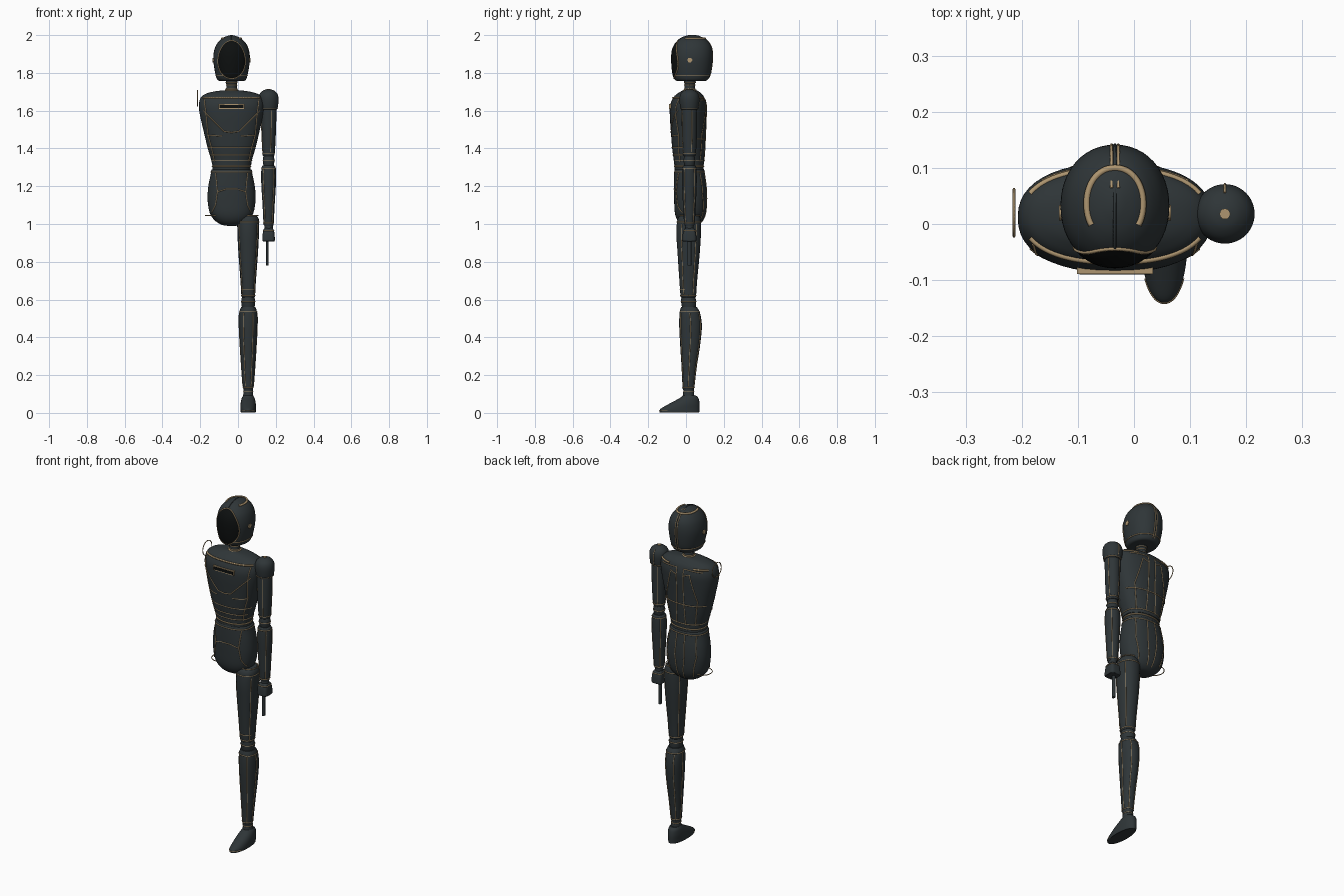
import bpy, math
from math import pi, cos, sin, radians
from mathutils import Vector

if "Cube" in bpy.data.objects:
    bpy.data.objects.remove(bpy.data.objects["Cube"])

CX = -0.034          # body midline
ARM, LEG, CY = 0.162, 0.054, 0.018


def material(name, rgb):
    m = bpy.data.materials.new(name)
    m.diffuse_color = (*rgb, 1)
    m.use_nodes = True
    m.node_tree.nodes["Principled BSDF"].inputs["Base Color"].default_value = m.diffuse_color
    return m


DARK = material("dark_shell", (0.028, 0.036, 0.039))
TAN = material("tan_trim", (0.42, 0.30, 0.16))
BLACK = material("black_glass", (0.004, 0.005, 0.005))


def catmull(a, b, c, d, t):
    return [0.5 * (2*q + (r-p)*t + (2*p-5*q+4*r-s)*t*t + (3*q-p-3*r+s)*t**3)
            for p, q, r, s in zip(a, b, c, d)]


class Shell:
    """Smooth loft through rings (z, cx, cy, rx, ry) with superellipse sections."""

    def __init__(self, name, rings, p=2.0, mat=DARK, steps=5, seg=48):
        self.p, self.rows, n = p, [], len(rings)
        for i in range(n - 1):
            q = [rings[min(max(j, 0), n-1)] for j in (i-1, i, i+1, i+2)]
            self.rows += [catmull(*q, k/steps) for k in range(steps)]
        self.rows.append(list(rings[-1]))
        verts = [self.ring_pt(r, 2*pi*k/seg) for r in self.rows for k in range(seg)]
        m = len(self.rows)
        faces = [(i*seg+k, i*seg+(k+1) % seg, (i+1)*seg+(k+1) % seg, (i+1)*seg+k)
                 for i in range(m-1) for k in range(seg)]
        faces += [tuple(range(seg))[::-1], tuple(range((m-1)*seg, m*seg))]
        self.obj = mesh_object(name, verts, faces, mat)

    def ring_pt(self, r, a):
        f = lambda v: math.copysign(abs(v)**(2/self.p), v)
        return Vector((r[1]+r[3]*f(cos(a)), r[2]+r[4]*f(sin(a)), r[0]))

    def row(self, z):
        for a, b in zip(self.rows, self.rows[1:]):
            if a[0] <= z <= b[0]:
                t = (z-a[0]) / max(b[0]-a[0], 1e-9)
                return [u+(v-u)*t for u, v in zip(a, b)]
        return self.rows[0] if z < self.rows[0][0] else self.rows[-1]

    def at(self, deg, z):            # point by angle, 270 = front
        return self.ring_pt(self.row(z), radians(deg))

    def face(self, x, z, side=-1):   # point by x on the front or back
        r = self.row(z)
        u = min(abs(x-r[1])/r[3], 1)
        return Vector((x, r[2]+side*r[4]*(1-u**self.p)**(1/self.p), z))

    def hoop(self, z, a0=0, a1=360):
        return [self.at(a0+(a1-a0)*k/40, z) for k in range(41)]

    def line(self, deg, z0, z1):
        return [self.at(deg, z0+(z1-z0)*k/16) for k in range(17)]

    def draw(self, pts, side=-1):    # polyline of (x offset, z) laid on front/back
        out = []
        for (x0, z0), (x1, z1) in zip(pts, pts[1:]):
            out += [self.face(CX+x0+(x1-x0)*k/10, z0+(z1-z0)*k/10, side) for k in range(11)]
        return out


def mesh_object(name, verts, faces, mat):
    me = bpy.data.meshes.new(name)
    me.from_pydata(verts, [], faces)
    me.materials.append(mat)
    me.shade_smooth()
    me.set_sharp_from_angle(angle=radians(35))
    ob = bpy.data.objects.new(name, me)
    bpy.context.collection.objects.link(ob)
    return ob


def seams(name, lines, r=0.0028, mat=TAN):
    cu = bpy.data.curves.new(name, 'CURVE')
    cu.dimensions, cu.bevel_depth, cu.bevel_resolution = '3D', r, 1
    cu.use_fill_caps = True
    for pts in lines:
        sp = cu.splines.new('POLY')
        sp.points.add(len(pts)-1)
        for s, p in zip(sp.points, pts):
            s.co = (*p, 1)
    cu.materials.append(mat)
    bpy.context.collection.objects.link(bpy.data.objects.new(name, cu))


def box(name, loc, dims, mat):
    x, y, z = (d/2 for d in dims)
    v = [Vector(loc)+Vector((a*x, b*y, c*z)) for a in (-1, 1) for b in (-1, 1) for c in (-1, 1)]
    f = [(0, 1, 3, 2), (4, 6, 7, 5), (0, 4, 5, 1), (2, 3, 7, 6), (0, 2, 6, 4), (1, 5, 7, 3)]
    return mesh_object(name, v, f, mat)


def limb(name, x, rows, p=2.0, mat=DARK):   # rows: z, cy, rx, ry
    return Shell(name, [(z, x, cy, rx, ry) for z, cy, rx, ry in rows], p, mat)


def body(name, rows, p):
    return limb(name, CX, rows, p)


# Head with visor, rim, crest, band and ear studs
head = body("head", [(1.757, .03, .05, .06), (1.762, .028, .074, .085), (1.80, .03, .087, .101),
                     (1.875, .032, .097, .109), (1.93, .033, .089, .104), (1.965, .035, .069, .084),
                     (1.986, .036, .044, .057), (1.997, .036, .018, .025), (2.0, .036, .002, .002)], 2.1)


def oval(s, lift=0.0):
    pts = []
    for k in range(48):
        a = 2*pi*k/48
        q = head.face(CX+.072*s*cos(a)*(1-.08*sin(a)), 1.87+.1*s*sin(a))
        pts.append(q+Vector((0, -lift, 0)))
    return pts


vis = [q for s in (.02, .2, .4, .6, .8, .9, 1) for q in oval(s, .002)]
mesh_object("visor", vis, [(i*48+k, i*48+(k+1) % 48, (i+1)*48+(k+1) % 48, (i+1)*48+k)
                           for i in range(6) for k in range(48)] + [tuple(range(48))], BLACK)
rim = oval(1)
seams("visor_rim", [rim+rim[:1]], .0035)
seams("head_band", [head.hoop(1.982, -35, 215)], .006)
seams("head_seams", [head.draw([(dx, 1.77), (dx, 1.996)], 1) for dx in (-.006, .006)]
      + [head.hoop(1.785, -60, 240)])
seams("head_crest", [head.draw([(0, 1.78), (0, 1.999)], 1) + head.draw([(0, 1.999), (0, 1.97)])], .003, DARK)
for s in (-1, 1):
    seams("ear_stud", [[(CX+s*.09, .02, 1.868), (CX+s*.1, .02, 1.868)]], .014)

# Neck
neck = body("neck", [(1.69, .02, .036, .036), (1.715, .02, .029, .029), (1.74, .02, .028, .028),
                     (1.77, .022, .034, .034)], 2)
seams("neck_rings", [neck.hoop(z) for z in (1.715, 1.735, 1.75)])

# Torso
torso = body("torso", [(1.315, .016, .104, .079), (1.34, .016, .108, .081), (1.40, .014, .126, .087),
                       (1.50, .012, .150, .093), (1.58, .011, .168, .097), (1.63, .012, .173, .096),
                       (1.67, .015, .163, .082), (1.69, .018, .135, .064), (1.702, .02, .09, .047),
                       (1.708, .02, .04, .036)], 2.3)
front, back = [], []
for s in (-1, 1):
    front += [torso.draw([(s*.15, 1.60), (s*.12, 1.57), (s*.04, 1.49), (0, 1.485)]),
              torso.draw([(s*.145, 1.66), (s*.135, 1.58), (s*.125, 1.47), (s*.105, 1.40), (s*.09, 1.33)]),
              torso.draw([(s*.125, 1.47), (s*.05, 1.465)])]
    back += [torso.draw([(s*.13, 1.655), (s*.022, 1.66), (s*.022, 1.50), (s*.03, 1.33)], 1),
             torso.draw([(s*.022, 1.62), (s*.06, 1.635), (s*.10, 1.48), (s*.08, 1.33)], 1)]
seams("torso_front_seams", front + [torso.hoop(1.405, 190, 350), torso.hoop(1.365, 200, 340)])
seams("torso_back_seams", back)
seams("torso_rings", [torso.hoop(1.335), torso.hoop(1.45, 20, 160)])
seams("shoulder_bands", [torso.hoop(1.668, 205, 335), torso.hoop(1.668, 25, 65),
                         torso.hoop(1.668, 115, 155)], .005)
seams("collar", [neck.hoop(1.706)], .006)
y = torso.face(CX, 1.625).y
box("chest_slot_rim", (CX, y+.003, 1.622), (.136, .014, .026), TAN)
box("chest_slot", (CX, y+.002, 1.622), (.126, .015, .017), BLACK)

# Waist and hips
waist = body("waist", [(1.26, .018, .103, .078), (1.29, .017, .101, .077), (1.325, .016, .102, .077)], 2.2)
seams("waist_ring", [waist.hoop(1.306)], .004)
hips = body("hips", [(.990, .022, .02, .02), (.997, .022, .055, .045), (1.02, .022, .09, .068),
                     (1.06, .023, .116, .082), (1.13, .024, .127, .087), (1.20, .022, .123, .086),
                     (1.265, .018, .110, .081), (1.285, .018, .107, .079), (1.29, .018, .098, .074)], 2.3)
hl = []
for s in (-1, 1):
    hl += [hips.draw([(s*.085, 1.27), (s*.075, 1.17), (s*.085, 1.10), (s*.105, 1.06)]),
           hips.draw([(s*.075, 1.17), (s*.03, 1.185), (0, 1.185)]),
           hips.draw([(s*.025, 1.27), (s*.03, 1.15), (s*.015, 1.01)], 1),
           hips.draw([(s*.085, 1.27), (s*.095, 1.15), (s*.07, 1.03)], 1)]
seams("hip_seams", hl + [hips.hoop(1.275)])

# Open socket rings on the bare side, and the leg socket
circle = [(cos(2*pi*k/40), sin(2*pi*k/40)) for k in range(41)]
seams("shoulder_socket_ring", [[(-.214, .02+.042*c, 1.666+.042*s) for c, s in circle]], .0025)
for x in (2*CX-LEG, LEG):
    seams("hip_socket_ring", [[(x+.052*c, .02+.052*s, 1.045) for c, s in circle]], .0025)

# Arm
shoulder = limb("shoulder", ARM, [(1.605, CY, .041, .041), (1.615, CY, .048, .048), (1.66, CY, .053, .053),
                                  (1.69, CY, .046, .046), (1.708, CY, .026, .026), (1.714, CY, .003, .003)])
upper = limb("upper_arm", ARM, [(1.362, CY, .027, .029), (1.37, CY, .032, .034), (1.45, CY, .037, .039),
                                (1.56, CY, .041, .041), (1.61, CY, .041, .041)])
elbow = limb("elbow", ARM, [(1.305, CY, .026, .026), (1.335, CY, .031, .031), (1.365, CY, .026, .026)])
fore = limb("forearm", ARM, [(.995, CY, .022, .022), (1.003, CY, .027, .028), (1.10, CY, .032, .034),
                             (1.22, CY, .039, .039), (1.295, CY, .038, .037), (1.31, CY, .03, .03)])
limb("wrist", ARM, [(.965, CY, .022, .022), (1.0, CY, .022, .022)])
hand = limb("hand", ARM, [(.908, CY, .030, .033), (.915, CY, .033, .037), (.95, CY, .031, .035),
                          (.972, CY, .026, .028), (.978, CY, .02, .02)], 4)
limb("hand_rod", ARM-.007, [(.78, CY, .007, .010), (.92, CY, .007, .010)], 3)
seams("shoulder_cap", [[(ARM, CY, 1.71), (ARM, CY, 1.7155)]], .01)
seams("arm_seams", [upper.line(a, 1.38, 1.60) for a in (20, 110, 200, 290)]
      + [fore.line(a, 1.01, 1.295) for a in (45, 135, 225, 315)]
      + [shoulder.line(a, 1.62, 1.70) for a in (90,)], .0022)
seams("arm_rings", [shoulder.hoop(1.61), upper.hoop(1.375), elbow.hoop(1.335), fore.hoop(1.295),
                    fore.hoop(1.005), hand.hoop(.965)], .0025)

# Leg
thigh = limb("thigh", LEG, [(.612, .012, .030, .035), (.62, .012, .036, .041), (.70, .012, .041, .047),
                            (.85, .014, .052, .059), (.95, .014, .057, .065), (1.02, .016, .057, .062),
                            (1.045, .018, .045, .05)], 2.2)
knee = limb("knee", LEG, [(.555, .016, .033, .036), (.59, .014, .037, .040), (.622, .012, .031, .035)])
shin = limb("shin", LEG, [(.125, .013, .022, .025), (.133, .013, .027, .031), (.25, .017, .036, .041),
                          (.36, .022, .043, .053), (.46, .024, .048, .060), (.53, .020, .047, .054),
                          (.56, .016, .038, .042)], 2.2)
ankle = limb("ankle", LEG, [(.075, .014, .028, .032), (.10, .014, .026, .029), (.135, .013, .024, .027)])
foot = limb("foot", LEG, [(.002, -.035, .037, .103), (.006, -.035, .040, .106), (.022, -.031, .041, .103),
                          (.05, -.007, .040, .079), (.078, .016, .034, .050), (.092, .018, .026, .034)], 2.1)
seams("leg_seams", [thigh.line(a, .63, 1.0) for a in (35, 145, 215, 325)]
      + [shin.line(a, .14, .53) for a in (0, 60, 120, 180, 240, 300)], .0024)
seams("leg_rings", [thigh.hoop(1.01), thigh.hoop(.655, 200, 340), thigh.hoop(.622), knee.hoop(.59),
                    shin.hoop(.535), shin.hoop(.135), ankle.hoop(.112)], .0025)
seams("foot_seam", [foot.hoop(.012, 215, 325)], .002)
